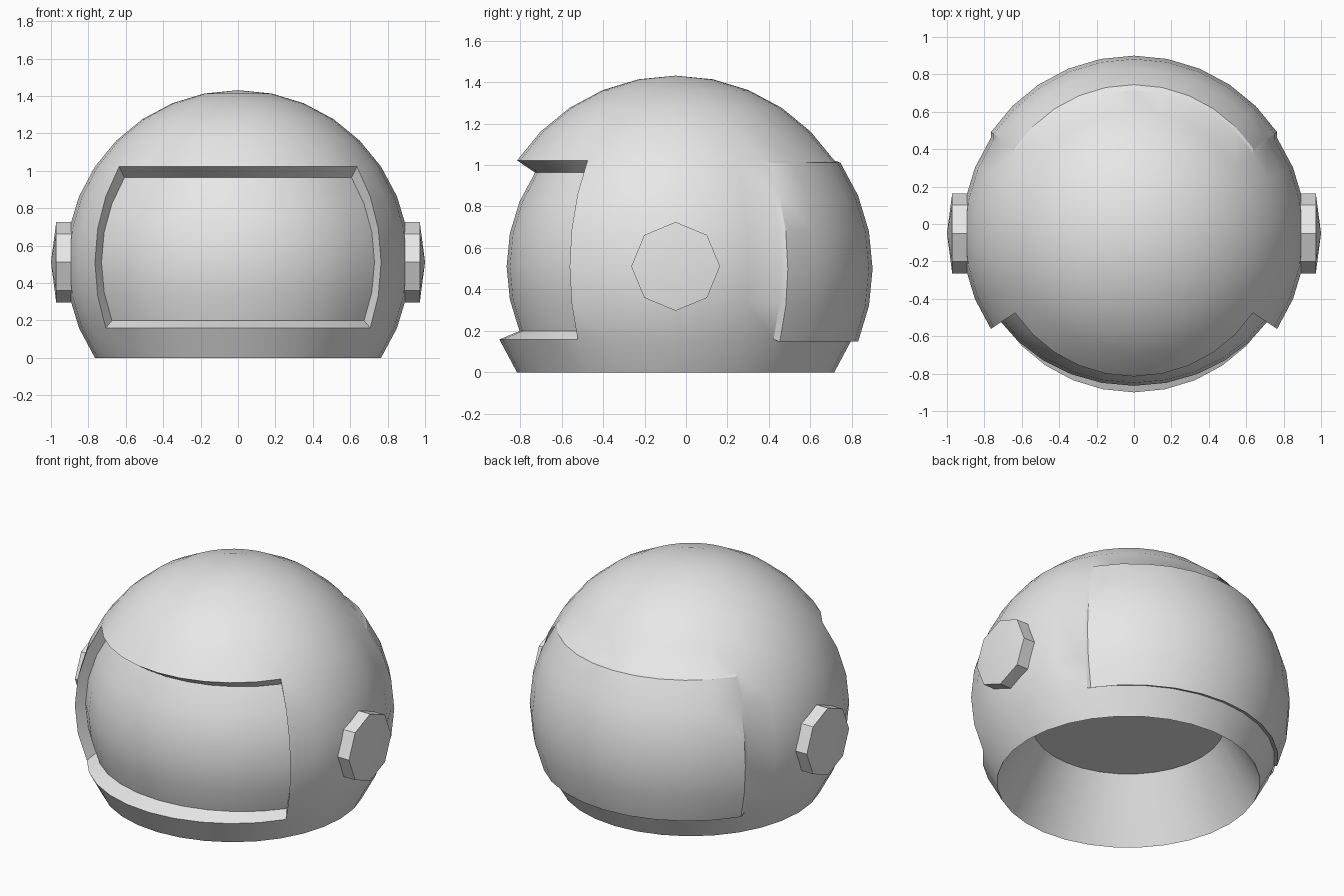
import bpy, bmesh, math
from mathutils import Matrix, Vector

if "Cube" in bpy.data.objects:
    bpy.data.objects.remove(bpy.data.objects["Cube"], do_unlink=True)

RADIUS = 0.92
CENTRE = Vector((0, -0.05, 0.511))
STEP = math.radians(11.25)

grey = bpy.data.materials.new("light_grey")
grey.use_nodes = True
grey.diffuse_color = (0.8, 0.8, 0.8, 1)
grey.node_tree.nodes["Principled BSDF"].inputs["Base Color"].default_value = (0.8, 0.8, 0.8, 1)


def finish(bm, name, angle=30):
    """Turn a bmesh into a smooth shaded object with sharp corners kept."""
    bmesh.ops.recalc_face_normals(bm, faces=bm.faces)
    mesh = bpy.data.meshes.new(name)
    bm.to_mesh(mesh)
    bm.free()
    mesh.materials.append(grey)
    obj = bpy.data.objects.new(name, mesh)
    bpy.context.collection.objects.link(obj)
    bpy.ops.object.select_all(action='DESELECT')
    obj.select_set(True)
    bpy.context.view_layer.objects.active = obj
    bpy.ops.object.shade_smooth_by_angle(angle=math.radians(angle))
    return obj


def patch(bm, side):
    """Faces of the wide window on the front (-1) or back (1)."""
    low, high = RADIUS * math.sin(-2 * STEP), RADIUS * math.sin(3 * STEP)
    found = []
    for f in bm.faces:
        c = f.calc_center_median()
        if low < c.z < high and math.atan2(abs(c.x), side * c.y) < 5 * STEP:
            found.append(f)
    return found


def extrude(bm, faces):
    """Extrude a region, drop the old faces and return the new vertices."""
    out = bmesh.ops.extrude_face_region(bm, geom=faces)["geom"]
    verts = [g for g in out if isinstance(g, bmesh.types.BMVert)]
    old = [f for f in faces if f.is_valid]
    if old:
        bmesh.ops.delete(bm, geom=old, context='FACES')
    return verts


# Helmet shell: sphere with its bottom cut off
bm = bmesh.new()
bmesh.ops.create_uvsphere(bm, u_segments=32, v_segments=16, radius=RADIUS)
cut = RADIUS * math.sin(-3 * STEP)
bmesh.ops.delete(bm, geom=[v for v in bm.verts if v.co.z < cut - 0.01], context='VERTS')
rim = [e for e in bm.edges if e.is_boundary]

# Hollow neck: tapered wall and flat ceiling
out = bmesh.ops.extrude_edge_only(bm, edges=rim)["geom"]
for v in (g for g in out if isinstance(g, bmesh.types.BMVert)):
    v.co = Vector((v.co.x * 0.73, v.co.y * 0.73, v.co.z + 0.375))
ceiling = [e for e in out if isinstance(e, bmesh.types.BMEdge) and e.is_boundary]
neck_faces = set(f for e in ceiling for f in e.link_faces)
neck_faces.update(bmesh.ops.contextual_create(bm, geom=ceiling)["faces"])

# Sunken visor
visor = [f for f in patch(bm, -1) if f not in neck_faces]
bmesh.ops.scale(bm, vec=(0.954, 0.886, 0.886), verts=extrude(bm, visor))

# Raised back panel
panel = [f for f in patch(bm, 1) if f.calc_center_median().length > 0.85]
bmesh.ops.translate(bm, vec=(0, 0.03, -0.011), verts=extrude(bm, panel))

bmesh.ops.translate(bm, vec=CENTRE, verts=bm.verts)
finish(bm, "helmet_shell")

# Octagonal ear pads with a shallow pointed cap
for side, name in ((1, "left_ear_pad"), (-1, "right_ear_pad")):
    bm = bmesh.new()
    bmesh.ops.create_cone(bm, cap_ends=True, segments=8, radius1=0.214,
                          radius2=0.214, depth=0.12)
    top = max(bm.faces, key=lambda f: f.calc_center_median().z)
    apex = bmesh.ops.poke(bm, faces=[top])["verts"]
    bmesh.ops.translate(bm, vec=(0, 0, 0.028), verts=apex)
    turn = Matrix.Rotation(side * math.pi / 2, 4, 'Y')
    place = Matrix.Translation(CENTRE + Vector((side * 0.912, 0, 0)))
    bmesh.ops.transform(bm, matrix=place @ turn, verts=bm.verts)
    finish(bm, name)
